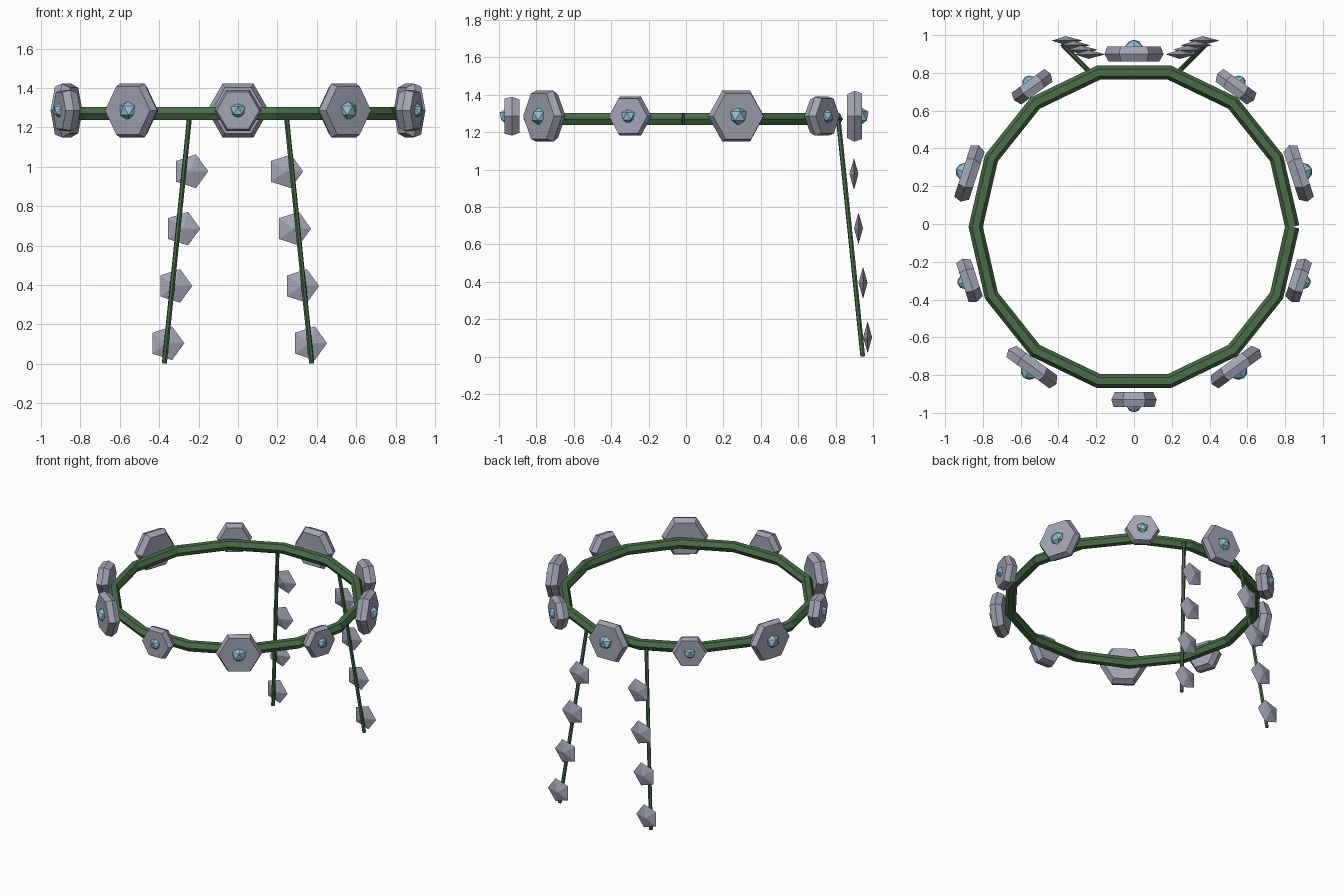
import bpy, bmesh, math
from mathutils import Matrix, Vector

if "Cube" in bpy.data.objects:
    bpy.data.objects.remove(bpy.data.objects["Cube"])


def material(name, rgb):
    m = bpy.data.materials.new(name)
    m.diffuse_color = (*rgb, 1)
    m.use_nodes = True
    m.node_tree.nodes["Principled BSDF"].inputs["Base Color"].default_value = m.diffuse_color
    return m


GREEN = material("vine green", (0.068, 0.155, 0.066))
GREY = material("petal grey", (0.36, 0.375, 0.46))
BLUE = material("gem blue", (0.30, 0.52, 0.65))
CY = -0.015          # ring centre in y


def tube(name, points, radius, res):
    """Faceted open tube along a poly curve, converted to a mesh."""
    cu = bpy.data.curves.new(name, 'CURVE')
    cu.dimensions = '3D'
    cu.bevel_depth = radius
    cu.bevel_resolution = res
    cu.use_fill_caps = True
    sp = cu.splines.new('POLY')
    sp.points.add(len(points) - 1)
    for p, co in zip(sp.points, points):
        p.co = (*co, 1)
    sp.use_smooth = False
    tmp = bpy.data.objects.new(name + "_path", cu)
    bpy.context.collection.objects.link(tmp)
    dg = bpy.context.evaluated_depsgraph_get()
    me = bpy.data.meshes.new_from_object(tmp.evaluated_get(dg))
    bpy.data.objects.remove(tmp)
    me.materials.clear()
    me.materials.append(GREEN)
    for f in me.polygons:
        f.use_smooth = False
        f.material_index = 0
    bpy.context.collection.objects.link(bpy.data.objects.new(name, me))


def finish(name, bm, mat):
    bmesh.ops.recalc_face_normals(bm, faces=bm.faces[:])
    me = bpy.data.meshes.new(name)
    bm.to_mesh(me)
    bm.free()
    me.materials.append(mat)
    bpy.context.collection.objects.link(bpy.data.objects.new(name, me))


def lathe(profile, sides, matrix):
    """Capped solid around local +x; profile holds (depth, radius) pairs."""
    bm = bmesh.new()
    rings = []
    for d, r in profile:
        ring = []
        for k in range(sides):
            a = 2 * math.pi * k / sides
            ring.append(bm.verts.new(matrix @ Vector((d, r * math.cos(a), r * math.sin(a)))))
        rings.append(ring)
    for a, b in zip(rings, rings[1:]):
        for k in range(sides):
            n = (k + 1) % sides
            bm.faces.new((a[k], a[n], b[n], b[k]))
    bm.faces.new(rings[0])
    bm.faces.new(rings[-1])
    return bm


# Ring of 14 segments, open at the +x seam
tube("ring", [(0.838 * math.cos(2 * math.pi * i / 14),
               CY + 0.838 * math.sin(2 * math.pi * i / 14), 1.271) for i in range(15)], 0.038, 1)

# Ten flowers, alternating large and small, each with a gem
for i in range(10):
    big = i % 2 == 0
    R = 0.157 if big else 0.12
    gem_r = 0.053 if big else 0.043
    M = Matrix.Translation((0, CY, 1.286)) @ Matrix.Rotation(math.radians(90 + 36 * i), 4, 'Z')
    finish(f"flower_{i + 1}", lathe([(0.875, R * 0.85), (0.915, R), (0.955, R * 0.9)], 6, M), GREY)
    bm = bmesh.new()
    bmesh.ops.create_icosphere(bm, subdivisions=1, radius=gem_r,
                               matrix=M @ Matrix.Translation((0.943, 0, 0)))
    finish(f"gem_{i + 1}", bm, BLUE)

# Two hanging stems with thin five-sided leaves
for s, side in ((-1, "left"), (1, "right")):
    tube(f"{side}_stem", [(s * 0.245, 0.815, 1.265), (s * 0.374, 0.945, 0.002)], 0.013, 1)
    for i in range(4):
        c = Vector((s * (0.241 + 0.0405 * i), 0.898 + 0.0243 * i, 0.977 - 0.291 * i))
        bm = bmesh.new()
        rim = [bm.verts.new(c + Vector((0.09 * math.cos(k * math.tau / 5), 0,
                                        0.09 * math.sin(k * math.tau / 5)))) for k in range(5)]
        for tip in (-0.024, 0.024):
            apex = bm.verts.new(c + Vector((0, tip, 0)))
            for k in range(5):
                bm.faces.new((rim[k], rim[(k + 1) % 5], apex))
        finish(f"{side}_leaf_{i + 1}", bm, GREY)
